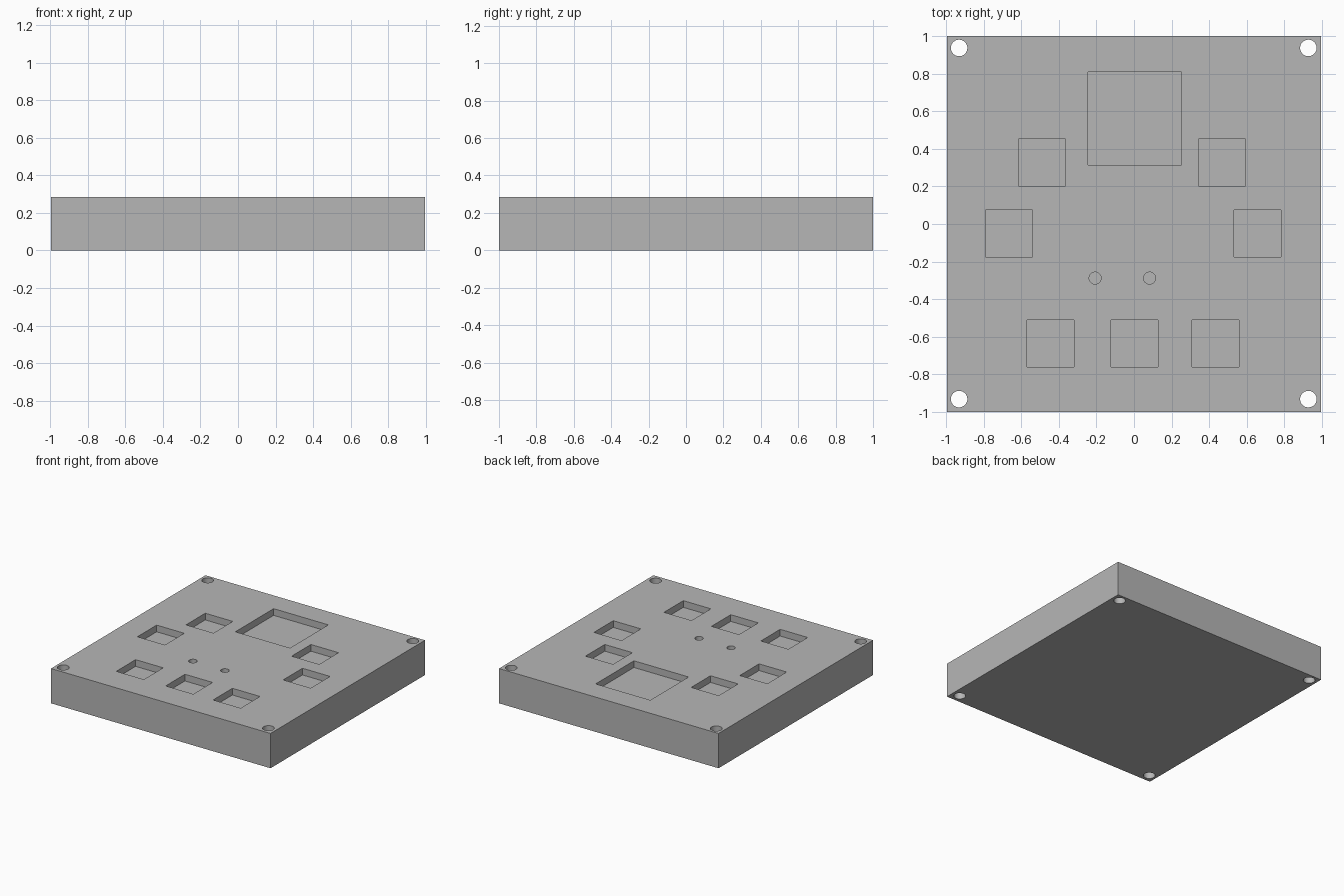
import bpy
import bmesh
from mathutils import Matrix, Vector

default = bpy.data.objects.get("Cube")
if default:
    bpy.data.objects.remove(default, do_unlink=True)

WIDTH, LENGTH, HEIGHT = 1.99, 2.0, 0.285
POCKET_DEPTH = 0.055

grey = bpy.data.materials.new("plain grey")
grey.use_nodes = True
colour = (0.47, 0.47, 0.47, 1)
grey.diffuse_color = colour
grey.node_tree.nodes["Principled BSDF"].inputs["Base Color"].default_value = colour


def add_box(bm, x, y, z_low, z_high, sx, sy):
    centre = Vector((x, y, (z_low + z_high) / 2))
    scale = Matrix.Diagonal((sx, sy, z_high - z_low, 1))
    bmesh.ops.create_cube(bm, size=1, matrix=Matrix.Translation(centre) @ scale)


def add_cylinder(bm, x, y, z_low, z_high, radius):
    centre = Vector((x, y, (z_low + z_high) / 2))
    bmesh.ops.create_cone(bm, cap_ends=True, segments=48, radius1=radius, radius2=radius,
                          depth=z_high - z_low, matrix=Matrix.Translation(centre))


def make_object(name, bm):
    mesh = bpy.data.meshes.new(name)
    bm.to_mesh(mesh)
    bm.free()
    mesh.materials.append(grey)
    obj = bpy.data.objects.new(name, mesh)
    bpy.context.collection.objects.link(obj)
    return obj


# Solid base plate
bm = bmesh.new()
add_box(bm, 0, 0, 0, HEIGHT, WIDTH, LENGTH)
plate = make_object("base_plate", bm)

# Cutter for all pockets and holes
bm = bmesh.new()
floor, above = HEIGHT - POCKET_DEPTH, HEIGHT + 0.1

# Large square pocket
add_box(bm, 0.004, 0.562, floor, above, 0.496, 0.496)

# Small square pockets
for x, y in [(-0.489, 0.328), (0.469, 0.328), (-0.665, -0.05), (0.657, -0.05),
             (-0.445, -0.637), (0.003, -0.637), (0.433, -0.637)]:
    add_box(bm, x, y, floor, above, 0.25, 0.25)

# Two shallow round holes
for x in (-0.207, 0.083):
    add_cylinder(bm, x, -0.288, floor, above, 0.032)

# Corner screw holes, right through
for x in (-0.931, 0.928):
    for y in (-0.932, 0.937):
        add_cylinder(bm, x, y, -0.1, above, 0.044)
cutter = make_object("pocket_cutter", bm)
cutter.hide_render = True

# Cut the plate, then discard the cutter
cut = plate.modifiers.new("pockets", "BOOLEAN")
cut.operation = "DIFFERENCE"
cut.solver = "EXACT"
cut.object = cutter
bpy.ops.object.select_all(action="DESELECT")
plate.select_set(True)
bpy.context.view_layer.objects.active = plate
bpy.ops.object.modifier_apply(modifier=cut.name)
bpy.data.objects.remove(cutter, do_unlink=True)

# Round hole walls, sharp edges
bpy.ops.object.shade_smooth_by_angle()
